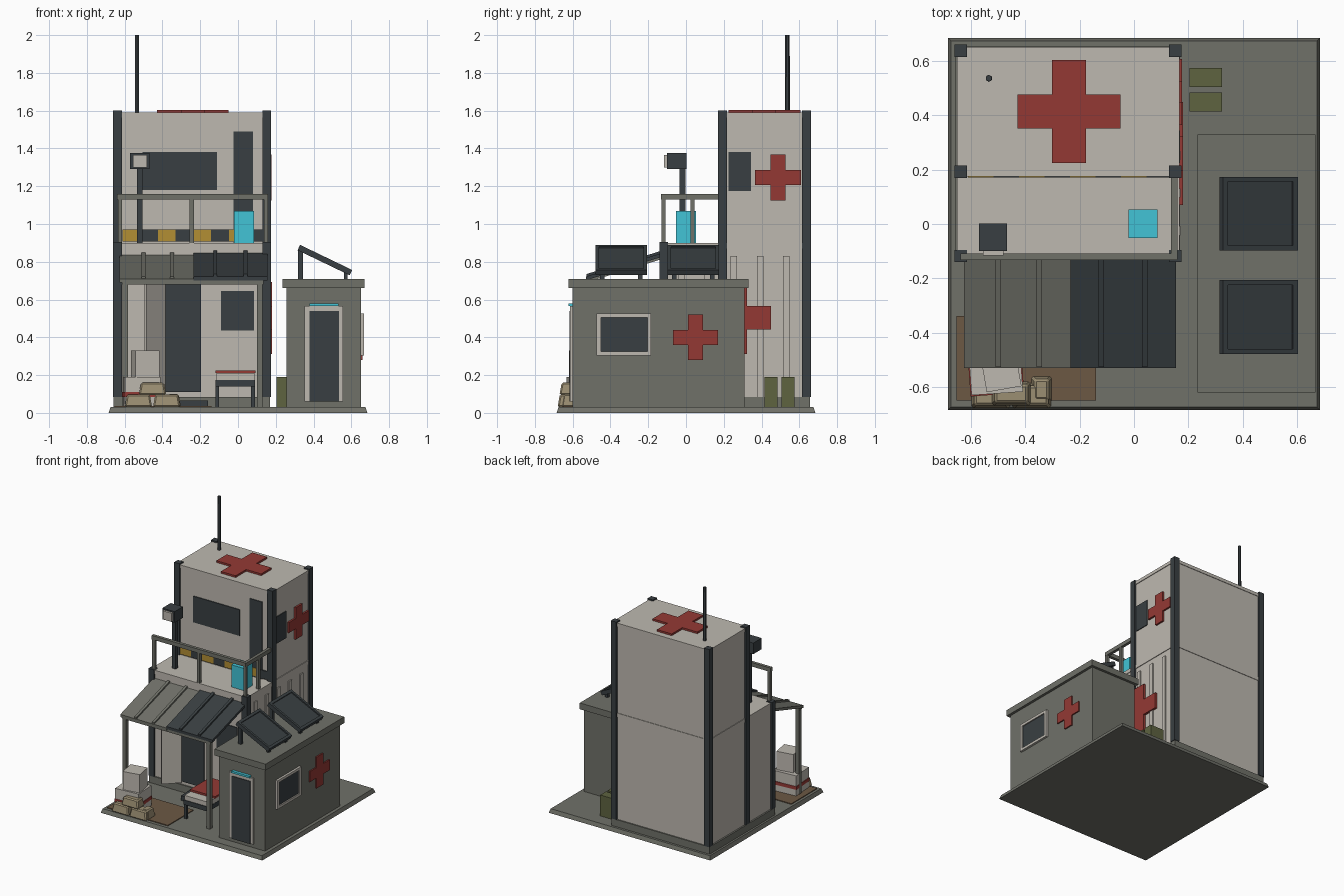
import bpy, bmesh, math
from mathutils import Matrix, Vector

if "Cube" in bpy.data.objects:
    bpy.data.objects.remove(bpy.data.objects["Cube"])


def material(name, r, g, b):
    m = bpy.data.materials.new(name)
    lin = [((c / 255 + 0.055) / 1.055) ** 2.4 for c in (r, g, b)]
    m.diffuse_color = (*lin, 1)
    m.use_nodes = True
    m.node_tree.nodes["Principled BSDF"].inputs["Base Color"].default_value = m.diffuse_color
    return m


LIGHT = material("pale_panel", 190, 185, 176)
GREY = material("concrete_grey", 112, 113, 105)
DARK = material("dark_steel", 57, 63, 66)
RED = material("medical_red", 148, 57, 52)
CYAN = material("cyan", 66, 196, 214)
OLIVE = material("olive", 94, 99, 64)
BROWN = material("brown_mat", 108, 88, 68)
SAND = material("sandbag_tan", 155, 142, 114)
YELLOW = material("hazard_yellow", 178, 142, 52)


def finish(name, bm, mat):
    bmesh.ops.recalc_face_normals(bm, faces=bm.faces)
    me = bpy.data.meshes.new(name)
    bm.to_mesh(me)
    bm.free()
    me.materials.append(mat)
    ob = bpy.data.objects.new(name, me)
    bpy.context.collection.objects.link(ob)
    return ob


def box(name, mat, x, y, z, rot=0, axis='Z', taper=0, bevel=0):
    """Box from (min, max) ranges, turned about its own centre."""
    bm = bmesh.new()
    bmesh.ops.create_cube(bm, size=1)
    size = Vector((x[1] - x[0], y[1] - y[0], z[1] - z[0]))
    for v in bm.verts:
        top = v.co.z > 0
        v.co = v.co * size
        if top:
            v.co.x -= math.copysign(taper, v.co.x)
            v.co.y -= math.copysign(taper, v.co.y)
    if bevel:
        bmesh.ops.bevel(bm, geom=bm.edges[:], offset=bevel, segments=1, affect='EDGES')
    ob = finish(name, bm, mat)
    ob.matrix_world = Matrix.Translation((sum(x) / 2, sum(y) / 2, sum(z) / 2)) @ Matrix.Rotation(rot, 4, axis)
    return ob


def around(c, r):
    return (c - r, c + r)


def cross(name, centre, reach, width, depth, normal):
    """Plus-shaped plate facing +x or +z."""
    a, w = reach, width / 2
    outline = [(w, w), (w, a), (-w, a), (-w, w), (-a, w), (-a, -w),
               (-w, -w), (-w, -a), (w, -a), (w, -w), (a, -w), (a, w)]
    bm = bmesh.new()
    put = (lambda p: Vector((0, p[0], p[1]))) if normal == 'X' else (lambda p: Vector((p[0], p[1], 0)))
    face = bm.faces.new([bm.verts.new(put(p)) for p in outline])
    out = bmesh.ops.extrude_face_region(bm, geom=[face])
    step = Vector((depth, 0, 0)) if normal == 'X' else Vector((0, 0, depth))
    bmesh.ops.translate(bm, vec=step, verts=[g for g in out['geom'] if isinstance(g, bmesh.types.BMVert)])
    finish(name, bm, RED).location = centre


def slope(name, mat, x, y, z, thick):
    """Slab falling from (y[0], z[0]) to (y[1], z[1])."""
    bm = bmesh.new()
    rings = [[bm.verts.new((px, py, pz + dz)) for py, pz, dz in
              ((y[0], z[0], 0), (y[1], z[1], 0), (y[1], z[1], -thick), (y[0], z[0], -thick))] for px in x]
    bm.faces.new(rings[0])
    bm.faces.new(rings[1])
    for i in range(4):
        j = (i + 1) % 4
        bm.faces.new((rings[0][i], rings[0][j], rings[1][j], rings[1][i]))
    return finish(name, bm, mat)


# Ground slab and tower body
box("base_slab", GREY, (-.685, .685), (-.685, .685), (0, .03), taper=.01)
box("tower_plinth", GREY, (-.66, .17), (-.135, .657), (.03, .085))
box("lower_container", LIGHT, (-.648, .163), (-.125, .648), (.085, .87))
box("deck_slab", LIGHT, (-.652, .168), (-.132, .652), (.87, .9))
box("upper_container", LIGHT, (-.648, .163), (.182, .648), (.9, 1.565))
box("tower_roof", LIGHT, (-.652, .168), (.176, .652), (1.565, 1.59))
for px in (-.638, .152):
    for py, top in ((.638, 1.6), (.193, 1.6), (-.118, .905)):
        box("corner_post", DARK, around(px, .023), around(py, .023), (.085, top))
for i in range(5):
    box("side_rib", LIGHT, (.16, .171), around(-.025 + .139 * i, .017), (.085, .83))

# Red crosses
cross("roof_cross", (-.24, .415, 1.588), .19, .125, .016, 'Z')
cross("upper_side_cross", (.16, .487, 1.247), .122, .08, .017, 'X')
cross("lower_side_cross", (.16, .26, .503), .19, .125, .021, 'X')
cross("annex_cross", (.648, .05, .4), .12, .08, .012, 'X')

# Upper storey openings and hazard strip
box("upper_window", DARK, (-.505, -.11), (.175, .185), (1.18, 1.38))
box("upper_door", DARK, (-.025, .08), (.175, .185), (.9, 1.49))
box("upper_side_window", DARK, (.16, .169), (.225, .345), (1.175, 1.38))
for i in range(8):
    x0 = -.612 + i * .094
    box("hazard_stripe", DARK if i % 2 else YELLOW, (x0, x0 + .094), (.172, .183), (.908, .97))

# Antenna
bm = bmesh.new()
bmesh.ops.create_cone(bm, cap_ends=True, segments=6, radius1=.013, radius2=.012, depth=.42)
finish("antenna", bm, DARK).location = (-.535, .537, 1.79)

# Balcony rail
box("front_rail", GREY, (-.64, .158), (-.132, -.108), (1.13, 1.16))
box("side_rail", GREY, (.137, .16), (-.13, .175), (1.13, 1.16))
for px, py in ((-.625, -.12), (-.245, -.12), (.148, -.12), (.148, .035)):
    box("rail_post", GREY, around(px, .011), around(py, .011), (.9, 1.135))

# Balcony fittings
box("cyan_cabinet", CYAN, (-.02, .086), (-.052, .053), (.9, 1.07))
box("lamp_pole", DARK, (-.535, -.505), (-.035, -.003), (.9, 1.29))
box("lamp_head", DARK, (-.572, -.468), (-.1, .002), (1.29, 1.375))
box("lamp_lens", LIGHT, (-.556, -.482), (-.117, -.1), (1.3, 1.365))

# Lower storey doorway and window
box("main_door", DARK, (-.385, -.195), (-.134, -.12), (.11, .72))
box("door_step", DARK, (-.31, -.16), (-.25, -.13), (.03, .065))
box("door_leaf", LIGHT, around(-.44, .07), around(-.18, .008), (.1, .7), rot=math.radians(45))
box("lower_window", DARK, (-.09, .085), (-.132, -.12), (.435, .645))

# Awning: two slopes with ribs, beam and posts
for mat, x, dz, ribs in ((GREY, (-.627, -.235), 0, (-.5, -.35)), (DARK, (-.235, .155), .012, (-.12, .04))):
    slope("awning_sheet", mat, x, (-.125, -.53), (.835 + dz, .71 + dz), .02)
    for rx in ribs:
        slope("awning_rib", mat, around(rx, .01), (-.125, -.527), (.848 + dz, .723 + dz), .016)
box("awning_beam", GREY, (-.615, .135), (-.525, -.5), (.68, .7))
for px in (-.597, .115):
    box("awning_post", GREY, around(px, .015), (-.527, -.497), (.03, .7))

# Mat, crates and sandbags
box("brown_mat", BROWN, (-.655, -.14), (-.65, -.34), (.03, .036))
box("crate_low", LIGHT, (-.605, -.415), (-.625, -.455), (.036, .19), rot=math.radians(4))
box("crate_band", RED, (-.609, -.411), (-.629, -.451), (.085, .11), rot=math.radians(4))
box("crate_high", LIGHT, (-.555, -.425), (-.61, -.48), (.19, .33), rot=math.radians(10))
for x, y, z in (((-.6, -.455), (-.68, -.585), (.03, .098)), ((-.45, -.305), (-.68, -.585), (.03, .098)),
                ((-.525, -.38), (-.67, -.58), (.096, .16)), ((-.38, -.302), (-.66, -.56), (.03, .1))):
    box("sandbag", SAND, x, y, z, taper=.012, bevel=.008)

# Cot
box("cot_frame", DARK, (-.12, .09), (-.49, -.17), (.14, .175))
box("cot_mattress", LIGHT, (-.115, .088), (-.485, -.175), (.175, .21))
box("cot_blanket", RED, (-.12, .092), (-.41, -.17), (.21, .225))
for px in (-.11, .08):
    for py in (-.47, -.19):
        box("cot_leg", DARK, around(px, .01), around(py, .01), (.03, .14))

# Annex
box("annex_walls", GREY, (.257, .65), (-.6, .31), (.03, .665))
box("annex_roof", GREY, (.235, .67), (-.622, .33), (.662, .71))
box("annex_door_frame", LIGHT, (.353, .555), (-.613, -.595), (.06, .565))
box("annex_door", DARK, (.378, .535), (-.618, -.6), (.06, .54))
box("door_light", CYAN, (.378, .532), (-.622, -.595), (.565, .58))
box("annex_window", DARK, (.64, .658), (-.455, -.2), (.32, .51))
for y, z in (((-.475, -.185), (.305, .325)), ((-.475, -.185), (.505, .525)),
             ((-.475, -.45), (.325, .505)), ((-.205, -.185), (.325, .505))):
    box("annex_window_frame", LIGHT, (.645, .667), y, z)

# Solar panels on struts
tilt = math.atan2(.13, .27)
for cy in (-.343, .038):
    box("solar_panel", DARK, around(.458, .153), around(cy, .136), around(.805, .011), rot=tilt, axis='Y')
    rim = Matrix.Translation((.458, cy, .805)) @ Matrix.Rotation(tilt, 4, 'Y')
    for x, y in (((-.153, -.133), (-.136, .136)), ((.133, .153), (-.136, .136)),
                 ((-.133, .133), (-.136, -.118)), ((-.133, .133), (.118, .136))):
        box("solar_rim", DARK, x, y, (.008, .02)).matrix_world = \
            rim @ Matrix.Translation((sum(x) / 2, sum(y) / 2, .014))
    for dy in (-.1, .1):
        box("solar_strut", DARK, (.318, .345), around(cy + dy, .012), (.71, .865))
        box("solar_foot", DARK, (.56, .58), around(cy + dy, .012), (.71, .752))

# Fuel cans
for cy in (.45, .54):
    box("fuel_can", OLIVE, (.205, .325), around(cy, .035), (.03, .19))
